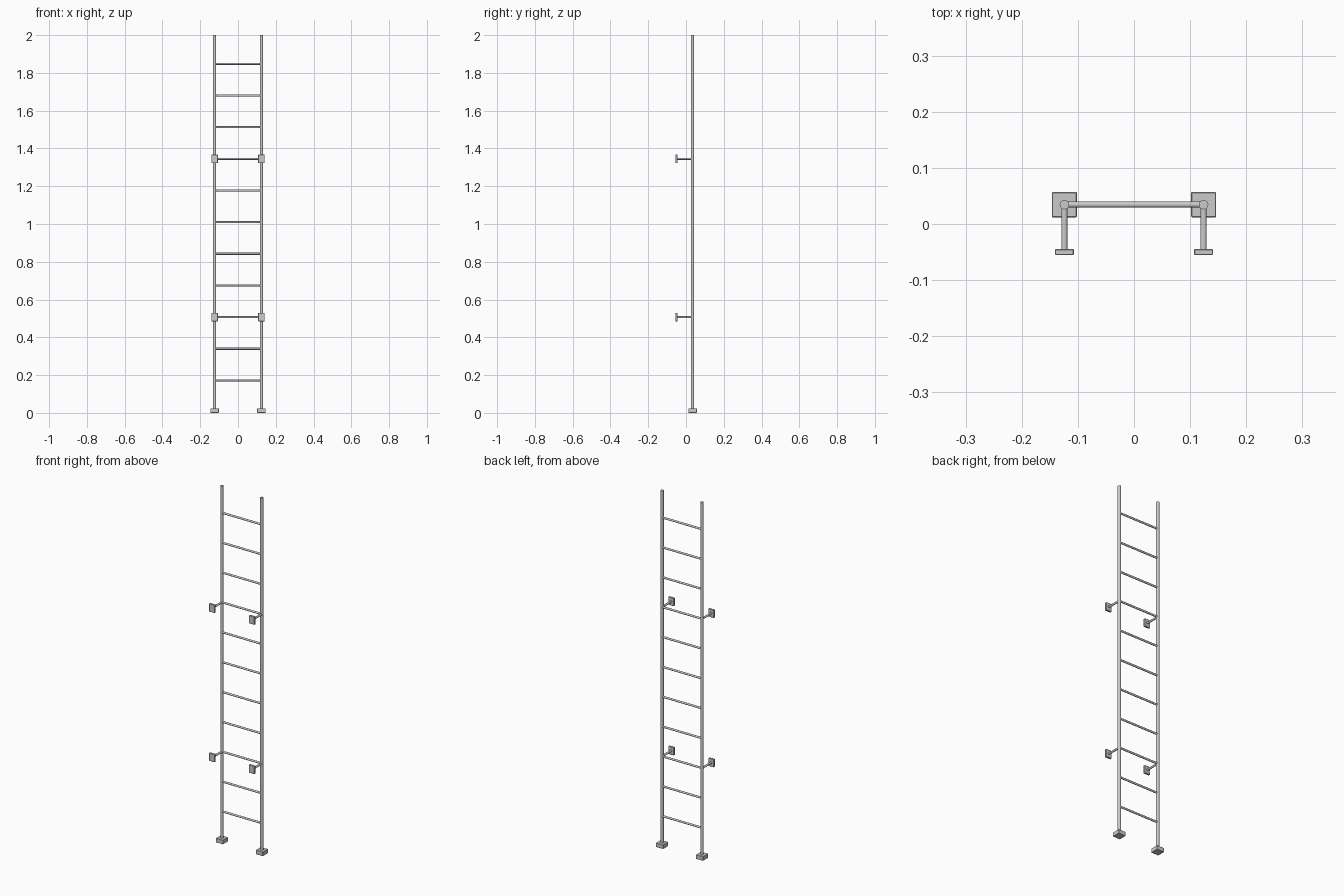
import bpy
from mathutils import Vector

if "Cube" in bpy.data.objects:
    bpy.data.objects.remove(bpy.data.objects["Cube"])

RAIL_X, RAIL_Y = 0.124, 0.0345
RUNG_Z0, RUNG_STEP, RUNGS = 0.172, 0.1676, 11


def rod(name, a, b, radius, sides=16):
    a, b = Vector(a), Vector(b)
    d = b - a
    bpy.ops.mesh.primitive_cylinder_add(vertices=sides, radius=radius, depth=d.length,
                                        location=(a + b) / 2,
                                        rotation=d.to_track_quat('Z', 'Y').to_euler())
    ob = bpy.context.object
    ob.name = name
    bpy.ops.object.shade_smooth_by_angle()
    return ob


def block(name, center, size, bevel=0.0015):
    bpy.ops.mesh.primitive_cube_add(size=1, location=center)
    ob = bpy.context.object
    ob.name = name
    ob.scale = size
    bpy.ops.object.transform_apply(location=False, rotation=False, scale=True)
    mod = ob.modifiers.new("soft_edges", 'BEVEL')
    mod.width = bevel
    mod.segments = 1
    return ob


for side, x in (("left", -RAIL_X), ("right", RAIL_X)):
    # upright rail and its foot
    rod(f"{side}_rail", (x, RAIL_Y, 0.02), (x, RAIL_Y, 2.0), 0.0085)
    block(f"{side}_foot", (x, RAIL_Y, 0.012), (0.045, 0.045, 0.024))
    # wall brackets at the third and eighth rungs
    for level, i in (("lower", 2), ("upper", 7)):
        z = RUNG_Z0 + i * RUNG_STEP
        rod(f"{side}_{level}_bracket_arm", (x, RAIL_Y - 0.006, z), (x, -0.047, z), 0.0055)
        block(f"{side}_{level}_wall_plate", (x, -0.050, z), (0.034, 0.011, 0.045))

# rungs between the rails
for i in range(RUNGS):
    z = RUNG_Z0 + i * RUNG_STEP
    rod(f"rung_{i + 1}", (-RAIL_X, RAIL_Y, z), (RAIL_X, RAIL_Y, z), 0.0055)
